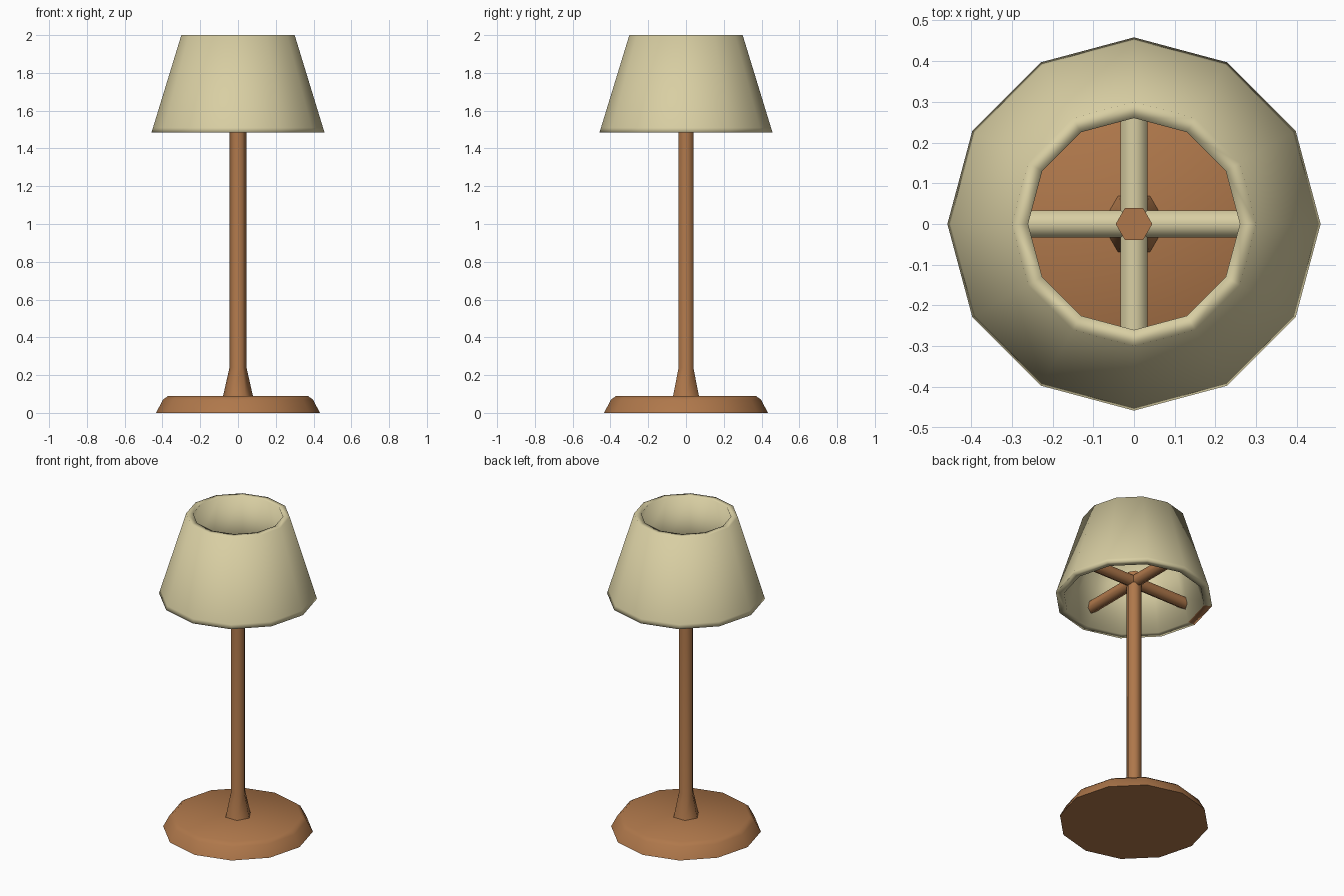
import bpy, bmesh, math
from mathutils import Matrix, Vector

if "Cube" in bpy.data.objects:
    bpy.data.objects.remove(bpy.data.objects["Cube"])


def material(name, rgb):
    m = bpy.data.materials.new(name)
    m.diffuse_color = (*rgb, 1.0)
    m.use_nodes = True
    m.node_tree.nodes["Principled BSDF"].inputs["Base Color"].default_value = m.diffuse_color
    return m


CREAM = material("cream fabric", (0.69, 0.62, 0.365))
WOOD = material("warm brown wood", (0.43, 0.187, 0.07))


def lathe(name, profile, sides, mats, closed=False, rule=None, matrix=None):
    """Turn a (radius, height) profile; cap the ends unless it is a closed loop."""
    bm = bmesh.new()
    rings = []
    for r, z in profile:
        rings.append([bm.verts.new((r * math.cos(math.tau * i / sides),
                                    r * math.sin(math.tau * i / sides), z))
                      for i in range(sides)])
    pairs = list(zip(rings, rings[1:]))
    if closed:
        pairs.append((rings[-1], rings[0]))
    else:
        bm.faces.new(rings[0][::-1])
        bm.faces.new(rings[-1])
    for a, b in pairs:
        for i in range(sides):
            j = (i + 1) % sides
            bm.faces.new((a[i], a[j], b[j], b[i]))
    if matrix:
        bm.transform(matrix)
    bmesh.ops.recalc_face_normals(bm, faces=bm.faces[:])
    bm.normal_update()
    for f in bm.faces:
        f.smooth = True
        if rule:
            f.material_index = rule(f)
    me = bpy.data.meshes.new(name)
    bm.to_mesh(me)
    bm.free()
    for m in mats:
        me.materials.append(m)
    ob = bpy.data.objects.new(name, me)
    bpy.context.collection.objects.link(ob)
    return ob


def sharpen(ob, degrees):
    bpy.ops.object.select_all(action='DESELECT')
    ob.select_set(True)
    bpy.context.view_layer.objects.active = ob
    bpy.ops.object.shade_smooth_by_angle(angle=math.radians(degrees))


# Round twelve-sided foot
base = lathe("base", [(0.434, 0), (0.397, 0.07), (0.37, 0.09)], 12, [WOOD])
sharpen(base, 65)

# Six-sided stem with a flared collar
stem = lathe("stem", [(0.08, 0.085), (0.045, 0.24), (0.045, 1.65)], 6, [WOOD])
sharpen(stem, 65)


# Lampshade: hollow cone, one bottom rim panel is brown
def rim_panel(f):
    c = f.calc_center_median()
    ang = math.degrees(math.atan2(c.y, c.x))
    return 1 if f.normal.z < -0.9 and 150 < ang < 180 else 0


lathe("lampshade",
      [(0.458, 1.485), (0.45, 1.51), (0.30, 2.0), (0.26, 2.0), (0.41, 1.485)],
      12, [CREAM, WOOD], closed=True, rule=rim_panel)

# Crossed supports inside the shade, cream above and brown below
for name, turn in (("support_x", 0), ("support_y", math.pi / 2)):
    place = (Matrix.Translation(Vector((0, 0, 1.60)))
             @ Matrix.Rotation(turn, 4, 'Z') @ Matrix.Rotation(math.pi / 2, 4, 'Y'))
    bar = lathe(name, [(0.038, -0.39), (0.038, 0.39)], 6, [CREAM, WOOD],
                rule=lambda f: 0 if f.normal.z > 0.1 else 1, matrix=place)
    sharpen(bar, 65)
